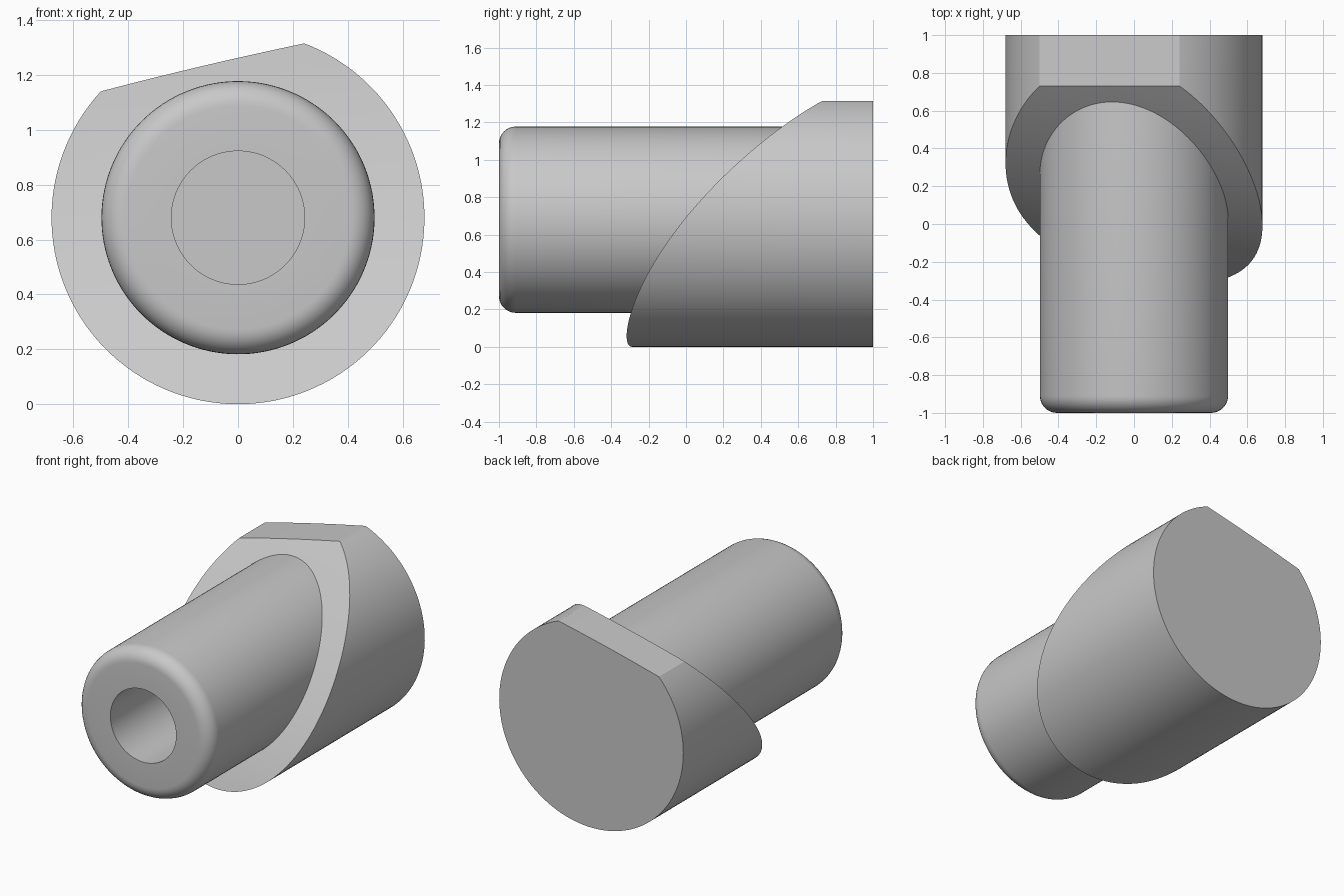
import bpy, bmesh, math

cube = bpy.data.objects.get("Cube")
if cube:
    bpy.data.objects.remove(cube, do_unlink=True)

AXIS_Z = 0.68      # height of the common axis
R_BODY = 0.68
R_SHAFT = 0.498
R_BORE = 0.243
CUT_Y = 0.73       # where the sloping face meets the top flat
FILLET = 0.09

grey = bpy.data.materials.new("plain grey")
grey.use_nodes = True
colour = (0.58, 0.58, 0.58, 1)
grey.diffuse_color = colour
grey.node_tree.nodes["Principled BSDF"].inputs["Base Color"].default_value = colour


def slope(x, h):
    """Depth of the gently curved sloping face, h measured from the axis."""
    return 0.138 - 0.243 * x + 0.835 * h + 0.037 * x * x - 0.047 * x * h + 0.31 * h * h


def slope_at(r, a):
    return slope(r * math.cos(a), r * math.sin(a))


def solve(f, lo, hi):
    """Bisection for the sign change of f."""
    for _ in range(50):
        mid = (lo + hi) / 2
        if (f(lo) > 0) == (f(mid) > 0):
            lo = mid
        else:
            hi = mid
    return lo


def skin(bm, rings):
    """Join consecutive closed rings of points with quads."""
    loops = [[bm.verts.new(p) for p in ring] for ring in rings]
    for a, b in zip(loops, loops[1:]):
        for i in range(len(a)):
            j = (i + 1) % len(a)
            bm.faces.new((a[i], a[j], b[j], b[i]))
    return loops


def finish(bm, name):
    me = bpy.data.meshes.new(name)
    bm.to_mesh(me)
    bm.free()
    me.materials.append(grey)
    ob = bpy.data.objects.new(name, me)
    bpy.context.collection.objects.link(ob)
    bpy.ops.object.select_all(action='DESELECT')
    ob.select_set(True)
    bpy.context.view_layer.objects.active = ob
    bpy.ops.object.shade_smooth_by_angle(angle=math.radians(30))


def point(r, a, y):
    return (r * math.cos(a), y, AXIS_Z + r * math.sin(a))


# Angles round the outline, with the corners of the top flat hit exactly
over = lambda a: slope_at(R_BODY, a) - CUT_Y
top = math.radians(100)
right_corner = solve(over, 0, top)
left_corner = solve(over, top, math.pi)
flat_steps, arc_steps = 24, 104
sweep = left_corner - right_corner
angles = [right_corner + sweep * i / flat_steps for i in range(flat_steps)]
angles += [left_corner + (math.tau - sweep) * i / arc_steps for i in range(arc_steps)]


def outline(a):
    if right_corner < a < left_corner:
        return solve(lambda r: slope_at(r, a) - CUT_Y, R_SHAFT, R_BODY)
    return R_BODY


# Body: sloping front face, side wall and back disc
bm = bmesh.new()
rings = []
steps = 5
for k in range(steps + 1):
    radii = [R_SHAFT + (outline(a) - R_SHAFT) * k / steps for a in angles]
    rings.append([point(r, a, slope_at(r, a)) for r, a in zip(radii, angles)])
rings.append([point(outline(a), a, 1) for a in angles])
loops = skin(bm, rings)
bm.faces.new(loops[-1])
bmesh.ops.recalc_face_normals(bm, faces=bm.faces)
for f in bm.faces:
    if f.normal.y > 0.9 and f.calc_center_median().y < 0.9:
        f.normal_flip()
finish(bm, "body")

# Shaft: blind bore, flat end, rounded rim, wall running into the sloping face
bm = bmesh.new()
profile = [(R_BORE, 0.0), (R_BORE, -1.0)]
for i in range(9):
    t = math.pi / 2 * i / 8
    profile.append((R_SHAFT - FILLET + FILLET * math.sin(t), FILLET - 1 - FILLET * math.cos(t)))
rings = [[point(r, a, y) for a in angles] for r, y in profile]
rings.append([point(R_SHAFT, a, slope_at(R_SHAFT, a)) for a in angles])
loops = skin(bm, rings)
bm.faces.new(list(reversed(loops[0])))
bmesh.ops.recalc_face_normals(bm, faces=bm.faces)
# The flat end must look outwards, to the front
end = min(bm.faces, key=lambda f: f.calc_center_median().y)
if end.normal.y > 0:
    bmesh.ops.reverse_faces(bm, faces=bm.faces)
finish(bm, "shaft")
